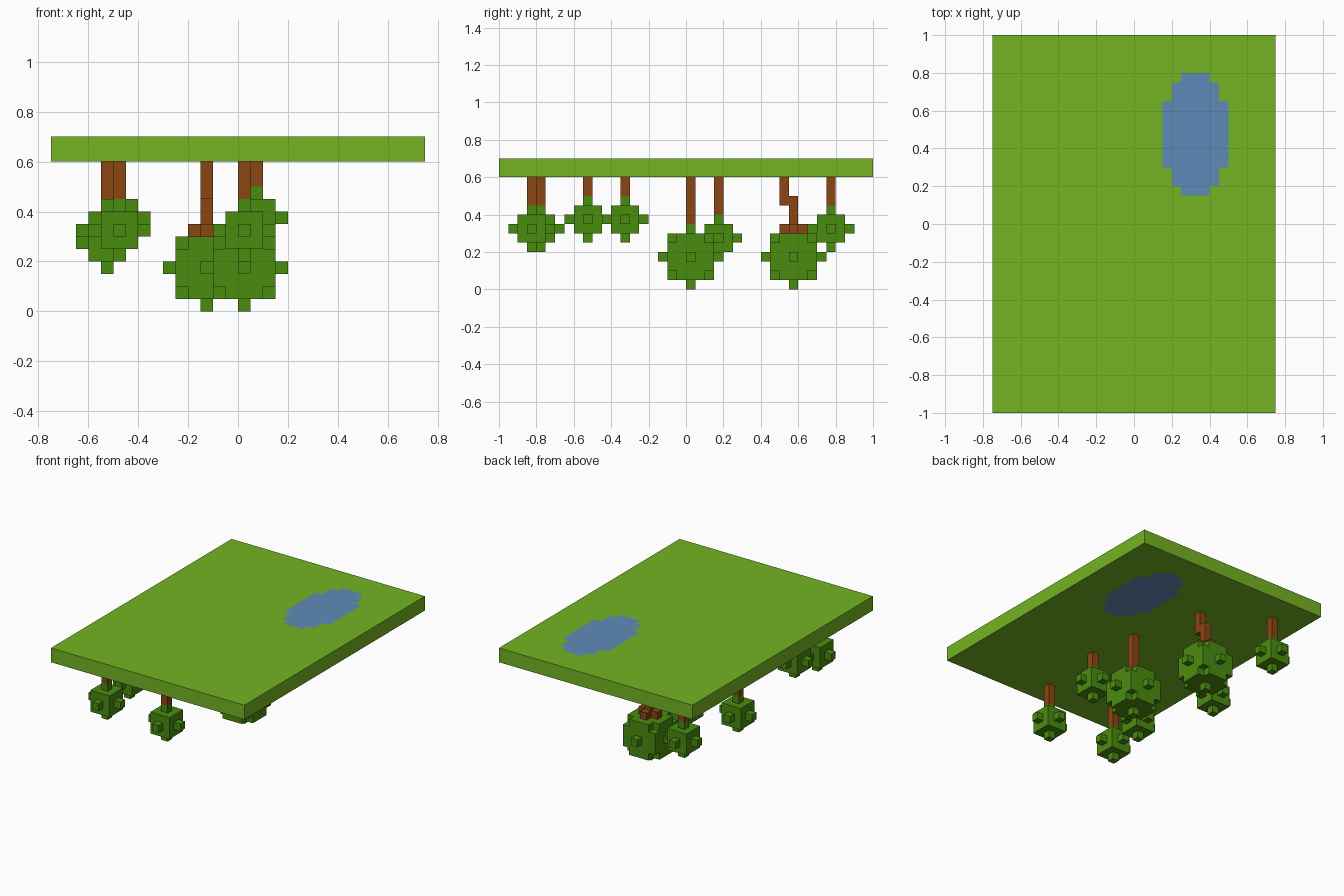
import bpy, bmesh, math
from mathutils import Vector

if "Cube" in bpy.data.objects:
    bpy.data.objects.remove(bpy.data.objects["Cube"])

U = 0.05  # block size


def srgb(r, g, b):
    def lin(c):
        c /= 255
        return c / 12.92 if c <= 0.04045 else ((c + 0.055) / 1.055) ** 2.4
    return (lin(r), lin(g), lin(b), 1)


def material(name, rgb):
    m = bpy.data.materials.new(name)
    m.diffuse_color = srgb(*rgb)
    m.use_nodes = True
    m.node_tree.nodes["Principled BSDF"].inputs["Base Color"].default_value = m.diffuse_color
    return m


GRASS = material("grass_green", (116, 180, 34))
WATER = material("water_blue", (95, 139, 184))
LEAF = material("leaf_green", (74, 140, 15))
BARK = material("bark_brown", (139, 70, 18))


def finish(name, bm, mats):
    # merge the block faces into large flat faces, keeping colour borders
    bmesh.ops.remove_doubles(bm, verts=bm.verts, dist=0.001)
    bmesh.ops.dissolve_limit(bm, angle_limit=0.01, verts=bm.verts, edges=bm.edges,
                             delimit={'MATERIAL'})
    me = bpy.data.meshes.new(name)
    bm.to_mesh(me)
    bm.free()
    for m in mats:
        me.materials.append(m)
    ob = bpy.data.objects.new(name, me)
    bpy.context.collection.objects.link(ob)
    return ob


def blocks(name, cells, centre, mats, rule=lambda c: 0):
    """Skin a set of integer cells; cell (0,0,0) is centred on centre."""
    cells = set(cells)
    bm = bmesh.new()
    for c in cells:
        for axis in range(3):
            for s in (-1, 1):
                n = list(c)
                n[axis] += s
                if tuple(n) in cells:
                    continue
                corners = []
                for p, q in ((-1, -1), (1, -1), (1, 1), (-1, 1)):
                    v = Vector(c)
                    v[axis] += s / 2
                    v[(axis + 1) % 3] += p / 2
                    v[(axis + 2) % 3] += q / 2
                    corners.append(bm.verts.new(v * U + Vector(centre)))
                f = bm.faces.new(corners if s > 0 else corners[::-1])
                f.material_index = rule(c)
    return finish(name, bm, mats)


def box(x, y, z):
    return [(i, j, k) for i in range(*x) for j in range(*y) for k in range(*z)]


# Ground slab with a stepped oval pond running through it
def pond(c):
    x, y = c[0], c[1]
    return int((3 <= x < 10 and 6 <= y < 13) or (4 <= x < 9 and 4 <= y < 15)
               or (5 <= x < 8 and 3 <= y < 16))


blocks("ground_with_pond", box((-15, 15), (-20, 20), (0, 2)),
       (U / 2, U / 2, 0.625), [GRASS, WATER], pond)


# Tree crown: cube of blocks with one knob on every side
def crown(r, trim):
    cells = [c for c in box(*[(-r, r + 1)] * 3)
             if not (trim and all(abs(v) == r for v in c))]
    for axis in range(3):
        for s in (-1, 1):
            knob = [0, 0, 0]
            knob[axis] = s * (r + 1)
            cells.append(tuple(knob))
    return cells


def trunk(name, x, y, z, r):
    top = round((0.575 - z) / U)
    blocks(name, box((0, 1), (0, 1), (r + 2, top + 1)), (x, y, z), [BARK])


# Small hanging trees
small = [(0.025, -0.825, 0.325), (-0.475, -0.775, 0.325), (-0.475, -0.525, 0.375),
         (0.075, -0.325, 0.375), (-0.525, 0.175, 0.275), (-0.525, 0.775, 0.325)]
for i, p in enumerate(small, 1):
    blocks(f"small_crown_{i}", crown(1, False), p, [LEAF])
    trunk(f"small_trunk_{i}", *p, 1)

# Large straight tree
p = (0.025, 0.025, 0.175)
blocks("large_crown", crown(2, True), p, [LEAF])
trunk("large_trunk", *p, 2)

# Large tree with a stepped trunk and flared base
p = (-0.125, 0.575, 0.175)
blocks("crooked_crown", crown(2, True), p, [LEAF])
blocks("crooked_trunk", box((0, 1), (0, 1), (4, 7)) + box((0, 1), (-1, 0), (6, 9)),
       p, [BARK])
for n, (i, j) in enumerate(((1, 0), (-1, 0), (0, 1), (0, -1)), 1):
    blocks(f"trunk_flare_{n}", [(i, j, 3)], p, [BARK])
